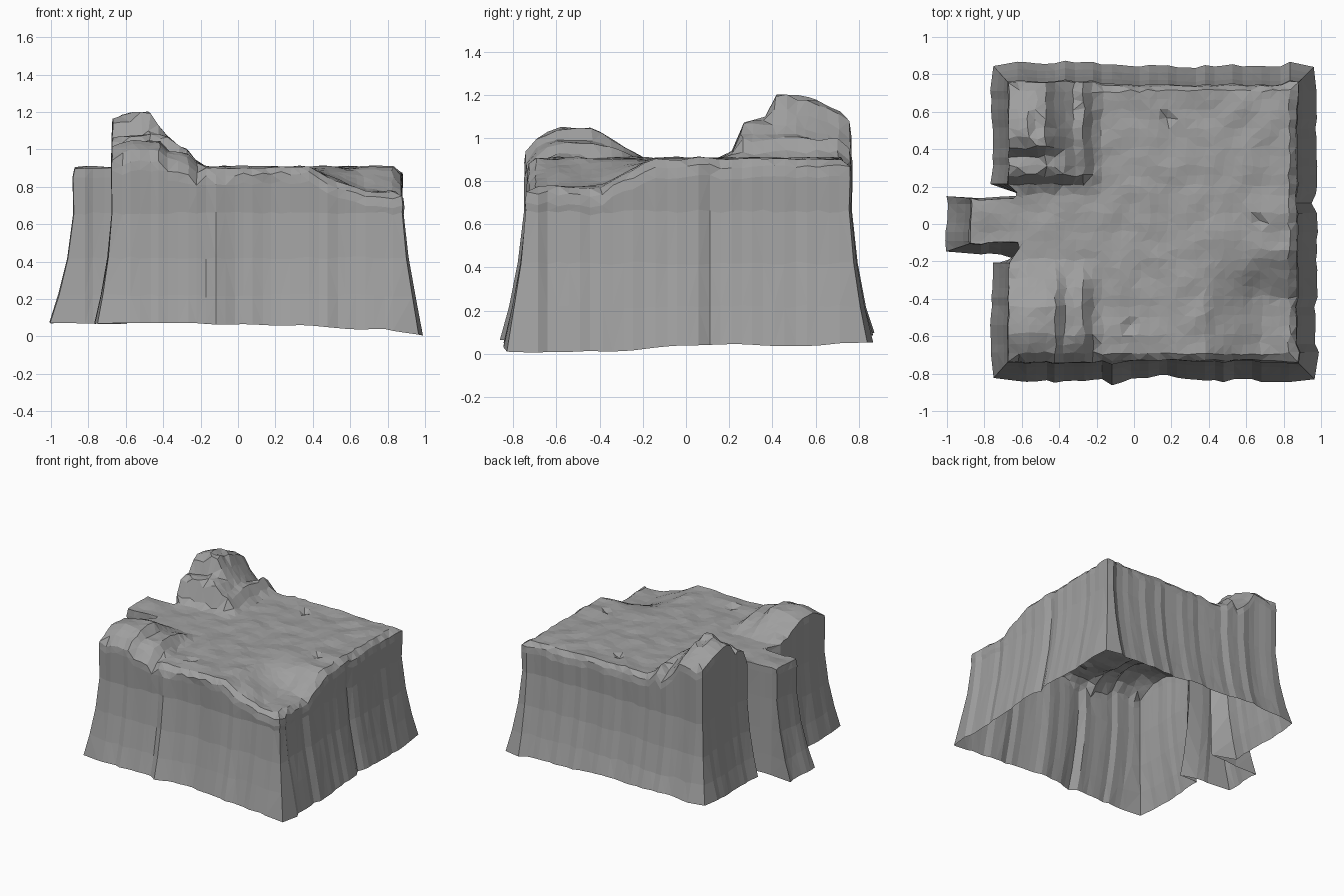
import bpy, bmesh, random
from mathutils import Vector, noise

random.seed(7)
cube = bpy.data.objects.get("Cube")
if cube:
    bpy.data.objects.remove(cube, do_unlink=True)

STEP = 0.05
X0, Y0 = -0.87, -0.74           # spur tip and front rim
COLS, ROWS = 35, 30
SPUR_COLS, SPUR_ROWS = 4, (12, 18)


def ramp(v, a, b):
    return max(0.0, min(1.0, (v - a) / (b - a)))


def bumps(x, y, size, seed=0):
    return noise.noise(Vector((x / size, y / size, seed)))


def height(x, y):
    z = 0.903 + 0.016 * bumps(x, y, 0.13)
    # front mound with a side terrace
    side = 0.06 * (1 - ramp(x, -0.42, -0.36)) + 0.08 * (1 - ramp(x, -0.28, -0.2))
    z += side * (1 - ramp(y, -0.44, -0.19))
    if x < -0.2 and y < -0.25:
        z -= 0.07 * ramp(-y, 0.6, 0.74) + 0.03 * ramp(-x, 0.55, 0.68)
    # stepped outcrop at the back
    side = 0.05 * (1 - ramp(x, -0.38, -0.33)) + 0.12 * (1 - ramp(x, -0.29, -0.2))
    z += min(side, 0.17 * ramp(y, 0.2, 0.27))
    z += 0.13 * min(1 - ramp(x, -0.48, -0.39), ramp(y, 0.36, 0.42))
    if x < -0.3:
        z -= 0.09 * ramp(y, 0.5, 0.76) + 0.04 * ramp(-x, 0.56, 0.68) * ramp(y, 0.3, 0.4)
    # worn-down corner
    z -= 0.13 * ramp(x, 0.38, 0.67) * (1 - ramp(y, -0.4, -0.16))
    # little pits
    for px, py in ((0.2, 0.55), (-0.03, -0.54), (0.67, 0.0), (-0.51, 0.53)):
        if (Vector((x, y)) - Vector((px, py))).length < 0.034:
            z -= 0.022
    return z


# Ground surface: a grid with a spur on one side
bm = bmesh.new()
grid = {}


def ground_vert(i, j):
    if (i, j) not in grid:
        x, y = X0 + i * STEP, Y0 + j * STEP
        if i <= SPUR_COLS:
            if j == SPUR_ROWS[0]:
                y += 0.04
            elif j == SPUR_ROWS[1]:
                y -= 0.025
            if i == SPUR_COLS and j in SPUR_ROWS:
                x += 0.08       # notches beside the spur
            elif i == SPUR_COLS and j == SPUR_ROWS[0] - 1:
                y -= 0.02
        # long sides sit slightly inside the corners
        if j == ROWS and -0.2 < x < 0.8:
            y -= 0.022
        elif j == 0 and -0.2 < x < 0.8:
            y += 0.012
        elif i == COLS and abs(y) < 0.65:
            x -= 0.012
        jitter = 0.005 if i in (0, SPUR_COLS, COLS) or j in (0, ROWS) else 0.01
        x += random.uniform(-jitter, jitter)
        y += random.uniform(-jitter, jitter)
        grid[i, j] = bm.verts.new((x, y, height(x, y)))
    return grid[i, j]


for i in range(COLS):
    for j in range(ROWS):
        if i >= SPUR_COLS or SPUR_ROWS[0] <= j < SPUR_ROWS[1]:
            bm.faces.new([ground_vert(a, b) for a, b in
                          ((i, j), (i + 1, j), (i + 1, j + 1), (i, j + 1))])


# Outward direction of every rim vertex, by its place in the grid
def outward(i, j):
    if i < SPUR_COLS:
        x = -1.22 if i == 0 else 0
        y = -0.4 - 0.1 * i if j == SPUR_ROWS[0] else 0.1 if j == SPUR_ROWS[1] else 0
    elif i == SPUR_COLS and j in SPUR_ROWS:
        x, y = 0, -0.95 if j == SPUR_ROWS[0] else 0.15
    else:
        x = -0.9 if i == SPUR_COLS else 1 if i == COLS else 0
        y = -1 if j == 0 else 1 if j == ROWS else 0
        if x and y:             # blunted corners
            x, y = x * 0.85, y * 0.85
    return Vector((x, y, 0))


def fold(x, y):
    # vertical ribs and grooves in the cliff
    f = random.uniform(-0.005, 0.005) + 0.016 * bumps(x, y, 0.2, 5)
    if y < -0.6:
        f += 0.02 * (abs(x + 0.08) < 0.04) - 0.018 * (abs(x - 0.16) < 0.04)
        f -= 0.02 * (abs(x + 0.2) < 0.03)
    if x > 0.8:
        f -= 0.02 * (abs(y - 0.1) < 0.03)
    return f


# Cliff: each rim vertex drops through a few flaring levels, open underneath
levels = ((0.85, 0.006), (0.66, 0.002), (0.42, 0.028), (0.22, 0.066), (0.0, 0.105))
rim_edges = [e for e in bm.edges if e.is_boundary]
columns = {}
for (i, j), v in grid.items():
    if not v.is_boundary:
        continue
    x, y, _ = v.co
    d, f = outward(i, j), fold(x, y)
    if i > SPUR_COLS:
        v.co.z -= random.uniform(0.025, 0.045)      # rounded rim
    top = v.co.z
    foot = 0.072 - 0.035 * ramp(x, -0.2, 0.85) + 0.012 * bumps(x, y, 0.25, 9)
    foot -= 0.035 * ramp(x, 0.8, 0.88) * (1 - ramp(y, -0.5, 0))
    foot += 0.02 * ramp(y, 0.6, 0.74)
    column = [v]
    for k, (z, out) in enumerate(levels):
        z = top - 0.05 if k == 0 else min(z, top - 0.08) + random.uniform(-0.008, 0.008)
        if k == len(levels) - 1:
            z = max(0, foot)
        reach = out + f * (0.5 + 0.12 * k)
        column.append(bm.verts.new((x + d.x * reach, y + d.y * reach, z)))
    columns[v] = column

for e in rim_edges:
    loop = e.link_loops[0]
    a, b = loop.vert, loop.link_loop_next.vert
    for k in range(len(levels)):
        bm.faces.new((columns[b][k], columns[a][k],
                      columns[a][k + 1], columns[b][k + 1]))

bmesh.ops.triangulate(bm, faces=bm.faces[:], quad_method='BEAUTY')

mesh = bpy.data.meshes.new("rock_plateau")
bm.to_mesh(mesh)
bm.free()

stone = bpy.data.materials.new("grey_stone")
stone.use_nodes = True
colour = (0.35, 0.35, 0.35, 1)
stone.diffuse_color = colour
stone.node_tree.nodes["Principled BSDF"].inputs["Base Color"].default_value = colour
mesh.materials.append(stone)

rock = bpy.data.objects.new("rock_plateau", mesh)
bpy.context.collection.objects.link(rock)
